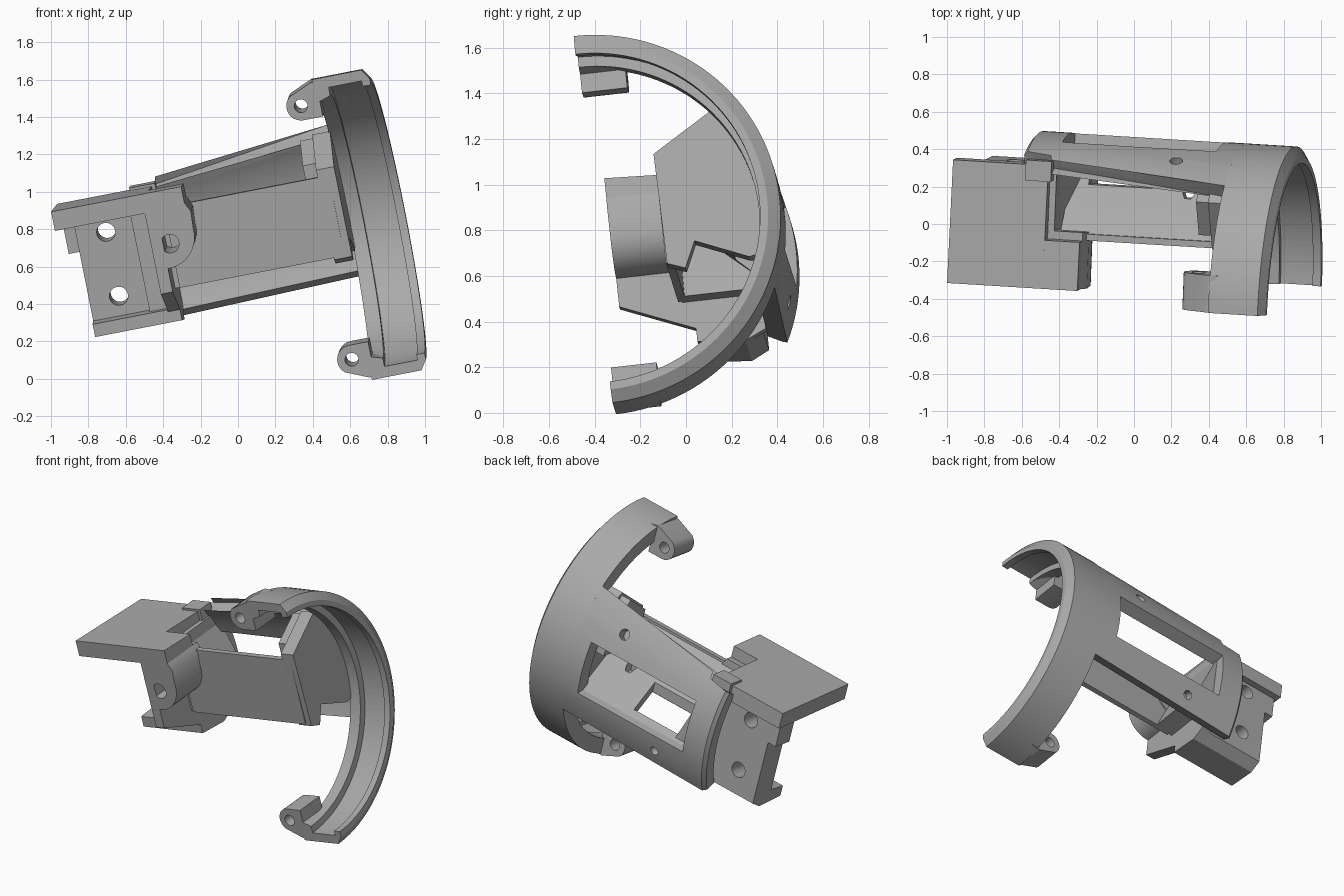
import bpy, bmesh, math
from mathutils import Matrix, Vector

cube = bpy.data.objects.get("Cube")
if cube:
    bpy.data.objects.remove(cube, do_unlink=True)

grey = bpy.data.materials.new("plain_grey")
grey.use_nodes = True
grey.diffuse_color = (0.4, 0.4, 0.4, 1)
grey.node_tree.nodes["Principled BSDF"].inputs["Base Color"].default_value = (0.4, 0.4, 0.4, 1)

# Tilted frame: x along the ring axis, y to the back, z across the ring ends
ax = Vector((0.98, -0.06, 0.19)).normalized()
az = Vector((-0.194, -0.103, 0.976))
az = (az - ax * az.dot(ax)).normalized()
ay = az.cross(ax)
FRAME = Matrix((ax, ay, az)).transposed().to_4x4()
FRAME.translation = (0.82, -0.407, 0.848)
R = 0.823


def finish(name, bm):
    bmesh.ops.recalc_face_normals(bm, faces=bm.faces)
    mesh = bpy.data.meshes.new(name)
    bm.to_mesh(mesh)
    bm.free()
    mesh.materials.append(grey)
    ob = bpy.data.objects.new(name, mesh)
    bpy.context.collection.objects.link(ob)
    ob.matrix_world = FRAME
    return ob


def loft(name, rings):
    """Skin a row of closed outlines and cap both ends."""
    bm = bmesh.new()
    rows = [[bm.verts.new(p) for p in ring] for ring in rings]
    n = len(rows[0])
    for a, b in zip(rows, rows[1:]):
        for i in range(n):
            j = (i + 1) % n
            bm.faces.new((a[i], a[j], b[j], b[i]))
    bm.faces.new(rows[0])
    bm.faces.new(rows[-1])
    return finish(name, bm)


def prism(name, pts, axis, lo, hi):
    """Extrude a 2D outline along one axis of the frame."""
    def place(p, d):
        v = list(p)
        v.insert("xyz".index(axis), d)
        return v
    return loft(name, [[place(p, d) for p in pts] for d in (lo, hi)])


def box(name, x, y, z):
    return prism(name, [(x[0], y[0]), (x[1], y[0]), (x[1], y[1]), (x[0], y[1])], "z", *z)


def arc(cx, cy, r, a0, a1, n):
    angles = [math.radians(a0 + (a1 - a0) * i / n) for i in range(n + 1)]
    return [(cx + r * math.cos(a), cy + r * math.sin(a)) for a in angles]


def sweep(name, profile, limits, n):
    """Turn an (x, radius) profile round the axis between x-dependent angles."""
    rings = []
    for i in range(n + 1):
        ring = []
        for x, r in profile:
            lo, hi = limits(x)
            a = math.radians(lo + (hi - lo) * i / n)
            ring.append((x, r * math.cos(a), r * math.sin(a)))
        rings.append(ring)
    return loft(name, rings)


def rod(x, z, r, lo, hi):
    return prism("hole_cutter", arc(x, z, r, 0, 345, 23), "y", lo, hi)


def radial_rod(x, angle, r):
    ob = rod(x, 0, r, 0.76, 0.95)
    ob.data.transform(Matrix.Rotation(math.radians(angle), 4, "X"))
    return ob


def cut(ob, *cutters):
    for c in cutters:
        c.hide_render = True
        mod = ob.modifiers.new("cut", "BOOLEAN")
        mod.object = c
        mod.operation = "DIFFERENCE"
        mod.solver = "EXACT"
    bpy.context.view_layer.update()
    dg = bpy.context.evaluated_depsgraph_get()
    mesh = bpy.data.meshes.new_from_object(ob.evaluated_get(dg))
    ob.modifiers.clear()
    ob.data = mesh
    for c in cutters:
        bpy.data.objects.remove(c, do_unlink=True)
    return ob


parts = []

# Half ring with a chamfered rim and an inner groove
ring_profile = [(-0.27, R), (0, R), (0.035, 0.77), (0.035, 0.735), (-0.01, 0.735),
                (-0.01, 0.765), (-0.19, 0.765), (-0.19, 0.72), (-0.27, 0.72)]
parts.append(sweep("half_ring", ring_profile, lambda x: (-90, 90), 64))

# Rounded hinge lug at each ring end
for side, label in ((1, "upper"), (-1, "lower")):
    outline = arc(-0.355, 0.695, 0.078, 130, 270, 10)
    outline += [(-0.25, 0.617), (-0.25, 0.7), (-0.19, 0.72), (-0.19, 0.795), (-0.28, 0.808)]
    lug = prism(label + "_hinge_lug", [(x, z * side) for x, z in outline], "y", 0, 0.2)
    parts.append(cut(lug, rod(-0.355, 0.695 * side, 0.036, -0.1, 0.4)))


# Curved back shell with a large window, blind screw holes and a lowered outer end
def shell_limits(x):
    return -25.5 + 2 * (x + 0.8), (37.5 + 9 * (x + 0.28) if x > -1.245 else 24)


shell_profile = [(-1.40, 0.73), (-1.40, 0.80), (-1.38, R), (-1.25, R), (-1.24, R),
                 (-0.265, R), (-0.265, 0.73), (-1.24, 0.73), (-1.25, 0.73)]
shell = sweep("back_shell", shell_profile, shell_limits, 24)
window = sweep("window_cutter", [(-1.22, 0.6), (-1.22, 0.95), (-0.38, 0.95), (-0.38, 0.6)],
               lambda x: (-11, 14), 10)
parts.append(cut(shell, window, radial_rod(-0.57, 24, 0.035), radial_rod(-1.0, -19, 0.03)))

# Tray: front plate, pierced sloping floor, and the walls at both ends
parts.append(box("tray_front", (-1.2, -0.3), (0.285, 0.32), (-0.17, 0.27)))
floor = [(0.29, 0.22), (0.29, 0.268), (0.33, 0.25), (0.76, -0.15), (0.76, -0.19), (0.73, -0.19)]
parts.append(cut(prism("tray_floor", floor, "x", -1.2, -0.3),
                 box("floor_cutter", (-1.1, -0.75), (0.56, 0.72), (-0.3, 0.2)),
                 prism("floor_hole_cutter", arc(-0.55, 0.55, 0.035, 0, 300, 5), "z", -0.3, 0.3)))
wall = [(0.283, 0.312), (0.552, 0.475)] + arc(0, 0, 0.74, 38, -14, 10)
wall += [(0.654, -0.192), (0.422, -0.094), (0.37, -0.21), (0.292, -0.181)]
parts.append(prism("tray_inner_wall", wall, "x", -0.36, -0.262))
rib = [(0.36, 0.1), (0.36, 0.34), (0.55, 0.455), (0.68, 0.3), (0.7, 0.1)]
parts.append(prism("wall_rib", rib, "x", -0.43, -0.3))
slope = [(-1.3, 0.3), (-1.25, 0.3), (-1.09, -0.17), (-1.3, -0.17)]
parts.append(prism("tray_outer_wall", slope, "y", 0.3, 0.74))

# Mounting block: top plate in two widths, rounded front boss and back panel
for name, x0, x1, depth in (("top_plate", -1.78, -1.26, 0.685), ("plate_front_tab", -1.265, -1.07, 0.285)):
    drop = 0.05 * depth
    outline = [(0.025, 0.285), (0.025, 0.39), (depth, 0.391 - drop), (depth, 0.285 - drop)]
    parts.append(prism(name, outline, "x", x0, x1))
parts.append(box("plate_back_tab", (-1.38, -1.24), (0.6, 0.71), (0.27, 0.375)))
boss = [(-1.27, -0.03), (-1.27, 0.3), (-1.07, 0.3), (-1.045, 0.25)]
boss += arc(-1.22, 0.14, 0.17, 5, -90, 12)
parts.append(cut(prism("front_boss", boss, "y", 0.025, 0.33), rod(-1.19, 0.10, 0.05, -0.1, 0.3)))
side = [(0.025, -0.157), (0.025, 0.3), (0.69, 0.3), (0.69, -0.31), (0.56, -0.37), (0.346, -0.29)]
parts.append(prism("block_side", side, "x", -1.29, -1.225))
panel = box("back_panel", (-1.7, -1.26), (0.47, 0.64), (-0.33, 0.28))
parts.append(cut(panel, rod(-1.54, 0.18, 0.05, 0.3, 0.9), rod(-1.54, -0.17, 0.05, 0.3, 0.9)))
parts.append(box("panel_step", (-1.39, -1.26), (0.41, 0.5), (-0.3, 0.28)))
parts.append(box("panel_tab", (-1.76, -1.66), (0.5, 0.64), (0.1, 0.28)))
lip = [(0.35, -0.28), (0.64, -0.27), (0.64, -0.33), (0.56, -0.37), (0.35, -0.35)]
parts.append(prism("bottom_lip", lip, "x", -1.7, -1.225))

# Smooth the curved faces and keep the edges sharp
bpy.ops.object.select_all(action="DESELECT")
for ob in parts:
    ob.select_set(True)
bpy.context.view_layer.objects.active = parts[0]
bpy.ops.object.shade_smooth_by_angle(angle=math.radians(30))
